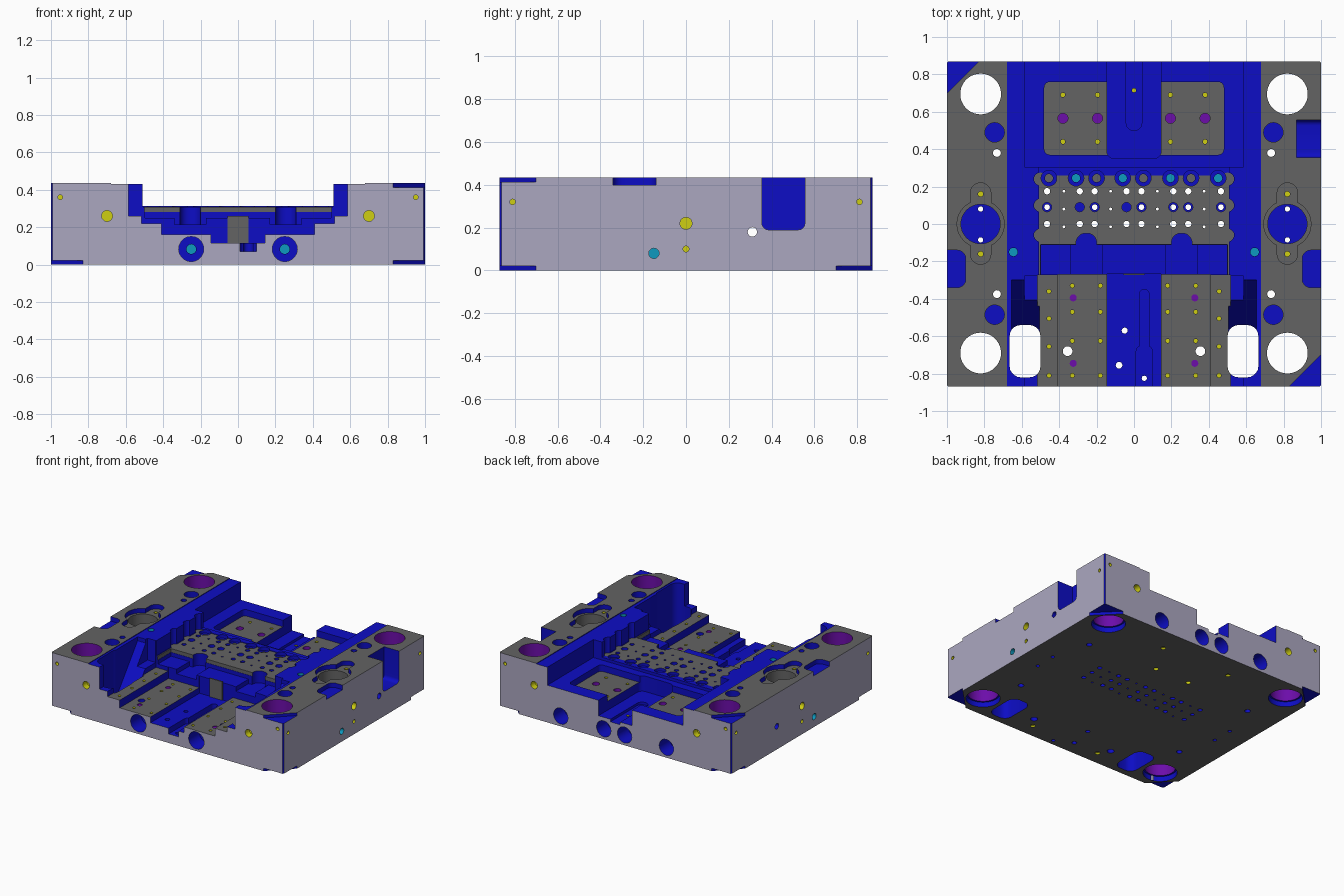
import bpy, bmesh, math

if "Cube" in bpy.data.objects:
    bpy.data.objects.remove(bpy.data.objects["Cube"])

COLOURS = [("steel_grey", (0.125, 0.125, 0.125)), ("pale_lavender", (0.41, 0.39, 0.53)),
           ("deep_blue", (0.004, 0.004, 0.56)), ("yellow", (0.62, 0.62, 0.006)),
           ("purple", (0.15, 0.004, 0.40)), ("cyan", (0.004, 0.32, 0.52))]
GREY, SIDE, BLUE, YEL, PUR, CYAN = range(6)
MATS = []
for name, c in COLOURS:
    m = bpy.data.materials.new(name)
    m.diffuse_color = (*c, 1)
    m.use_nodes = True
    m.node_tree.nodes["Principled BSDF"].inputs["Base Color"].default_value = m.diffuse_color
    MATS.append(m)
TOP = 0.435


def rect(x0, x1, y0, y1, r=0.0, n=5):
    """Rectangle outline with optional rounded corners."""
    if r == 0:
        return [(x0, y0), (x1, y0), (x1, y1), (x0, y1)]
    out = []
    for cx, cy, a in ((x1 - r, y1 - r, 0), (x0 + r, y1 - r, 90),
                      (x0 + r, y0 + r, 180), (x1 - r, y0 + r, 270)):
        for i in range(n + 1):
            t = math.radians(a + 90 * i / n)
            out.append((cx + r * math.cos(t), cy + r * math.sin(t)))
    return out


def circ(x, y, r, n=20):
    return [(x + r * math.cos(2 * math.pi * i / n), y + r * math.sin(2 * math.pi * i / n))
            for i in range(n)]


def both(pts):
    """An outline and its mirror image in x."""
    return [pts, [(-x, y) for x, y in pts]]


def new_object(name, prisms):
    """Prisms: (outline, low, high, wall colour, end colour, axis)."""
    bm = bmesh.new()
    place = {"z": lambda a, b, h: (a, b, h), "y": lambda a, b, h: (a, h, b),
             "x": lambda a, b, h: (h, a, b)}
    for pts, lo, hi, wall, end, axis in prisms:
        f = place[axis]
        low = [bm.verts.new(f(a, b, lo)) for a, b in pts]
        high = [bm.verts.new(f(a, b, hi)) for a, b in pts]
        for ring in (low, high):
            bm.faces.new(ring).material_index = end
        for i in range(len(pts)):
            j = (i + 1) % len(pts)
            bm.faces.new((low[i], low[j], high[j], high[i])).material_index = wall
    bmesh.ops.recalc_face_normals(bm, faces=bm.faces)
    me = bpy.data.meshes.new(name)
    bm.to_mesh(me)
    bm.free()
    for m in MATS:
        me.materials.append(m)
    ob = bpy.data.objects.new(name, me)
    bpy.context.collection.objects.link(ob)
    return ob


# Main block: grey top and bottom, pale sides
plate = new_object("mould_plate", [(rect(-1, 1, -0.87, 0.87), 0, TOP, SIDE, GREY, "z")])
bpy.context.view_layer.objects.active = plate


def cut(prisms):
    cutter = new_object("cutter", prisms)
    cutter.hide_render = True
    mod = plate.modifiers.new("cut", "BOOLEAN")
    mod.operation, mod.solver, mod.object = "DIFFERENCE", "EXACT", cutter
    bpy.ops.object.modifier_apply(modifier=mod.name)
    me = cutter.data
    bpy.data.objects.remove(cutter)
    bpy.data.meshes.remove(me)


def pocket(pts, z, wall=BLUE, floor=BLUE):
    return (pts, z, 0.6, wall, floor, "z")


def hole(x, y, r, col, z=-0.1, top=0.6, n=16):
    return (circ(x, y, r, n), z, top, col, col, "z")


def pair(x, y, r, col, z=-0.1, top=0.6, n=16):
    return [hole(s * x, y, r, col, z, top, n) for s in (-1, 1)]


# Long trough with its stepped floors
cut([pocket(rect(-0.68, 0.68, -1, 1), 0.43)])
cut([pocket(rect(-0.585, 0.585, 0.305, 1), 0.29)])
cut([pocket(rect(-0.51, 0.51, -0.29, 0.32), 0.312)])
cut([pocket(rect(-0.508, 0.508, -0.285, 0.26), 0.308, BLUE, GREY)])
cut([pocket(circ(s * 0.50, y, 0.035), 0.308, BLUE, GREY)
     for s in (-1, 1) for y in (0.24, 0.10, -0.06)])
cut([pocket(rect(-0.5, 0.5, -0.28, -0.11), 0.28, GREY, BLUE)])
cut([pocket(rect(-0.498, 0.498, -0.28, -0.112), 0.25)])
cut([pocket(p, 0.215) for p in both(rect(0.17, 0.34, -0.30, -0.112))])
cut([pocket(p, 0.215) for p in both(rect(0.20, 0.31, -0.20, -0.05, 0.05))])

# Front terraces and centre channel
cut([pocket(rect(-0.585, 0.585, -1, -0.278), 0.26)])
cut([pocket(rect(-0.515, 0.515, -1, -0.274), 0.22, BLUE, GREY)])
cut([pocket(rect(-0.41, 0.41, -1, -0.270), 0.16, BLUE, GREY)])
cut([pocket(rect(-0.145, 0.145, -1, -0.266), 0.115)])
cut([pocket(rect(0.03, 0.08, -0.70, -0.35, 0.024), 0.07)])
cut([pocket(rect(0.012, 0.098, -1, -0.65, 0.03), 0.07)])

# Back pockets and centre groove
cut([pocket(rect(-0.48, 0.48, 0.37, 0.76, 0.03), 0.24, BLUE, GREY)])
cut([pocket(rect(-0.145, 0.145, 0.35, 1.1, 0.04), 0.17)])
cut([pocket(rect(-0.042, 0.042, 0.50, 1.1, 0.04), 0.15)])

# Ramps running down into the through slots
ramp = [(-0.30, 0.6), (-0.30, 0.40), (-0.56, 0.06), (-0.60, 0.06), (-0.60, 0.6)]
cut([(ramp, a, b, BLUE, BLUE, "x") for a, b in ((0.505, 0.655), (-0.655, -0.505))])
cut([(p, -0.1, 0.6, BLUE, BLUE, "z") for p in both(rect(0.50, 0.665, -0.82, -0.54, 0.06))])

# Corner reliefs above and below, and bevelled upright edges
L = 0.17
corners = []
for sx in (-1, 1):
    for sy in (-1, 1):
        def tri(d):
            return [(sx * (1 - d), sy * 0.87), (sx * (1 - d), sy * 0.95), (sx * 1.08, sy * 0.95),
                    (sx * 1.08, sy * (0.87 - d)), (sx, sy * (0.87 - d))]
        corners.append((tri(L), -0.1, 0.022, BLUE, BLUE, "z"))
        if sx != sy:
            corners.append(pocket(tri(L), TOP - 0.022))
        cut([(tri(0.008), -0.2, 0.7, BLUE, BLUE, "z")])
cut(corners)

# Side pockets
cut([pocket(p, 0.40) for p in both(rect(0.90, 1.1, -0.34, -0.14, 0.045))]
    + [(rect(0.355, 0.555, 0.19, 0.7, 0.03), 0.87, 1.1, BLUE, BLUE, "x")])

# Corner bores with wider mouths underneath
cut([p for y in (0.695, -0.69) for p in pair(0.82, y, 0.109, PUR, n=40)])
cut([p for y in (0.695, -0.69) for p in pair(0.82, y, 0.122, BLUE, top=0.04, n=40)])

# Eared round recesses at mid-side
cut([pocket(p, 0.40, BLUE, GREY) for p in both(rect(0.765, 0.875, -0.215, 0.22, 0.054))])
cut([pocket(p, 0.40, BLUE, GREY) for p in both(circ(0.82, 0, 0.126, 40))])
cut([pocket(p, 0.30, GREY, BLUE) for p in both(circ(0.82, 0, 0.105, 40))])

# Upright holes in the two side rails
up = []
for y in (0.49, -0.485):
    up += pair(0.745, y, 0.052, BLUE, 0.33, n=24)
for y in (0.38, -0.375):
    up += pair(0.733, y, 0.021, BLUE)
for y in (0.08, -0.085):
    up += pair(0.82, y, 0.014, BLUE)
for y in (0.16, -0.16):
    up += pair(0.82, y, 0.014, YEL, 0.34)
up += pair(0.645, -0.15, 0.023, CYAN, 0.36)

# Small holes in terraces and back pockets
for y in (-0.33, -0.47, -0.625, -0.81):
    up += pair(0.33, y, 0.011, YEL, 0.13) + pair(0.18, y, 0.011, YEL, 0.13)
for y in (-0.36, -0.505, -0.655, -0.81):
    up += pair(0.455, y, 0.011, YEL, 0.18)
for y in (-0.395, -0.745):
    up += pair(0.325, y, 0.019, PUR, 0.155)
up += pair(0.355, -0.68, 0.026, BLUE)
up += [hole(-0.05, -0.57, 0.016, BLUE), hole(-0.08, -0.755, 0.018, BLUE),
       hole(0.055, -0.825, 0.014, BLUE), hole(0, 0.715, 0.011, YEL, 0.135)]
for x in (0.195, 0.38):
    up += pair(x, 0.69, 0.012, YEL, 0.2) + pair(x, 0.44, 0.012, YEL, 0.2)
    up += pair(x, 0.565, 0.027, PUR, 0.2)

# Perforated centre area
for x in (0.465, 0.29, 0.21, 0.04):
    up += pair(x, 0.09, 0.015, BLUE) + pair(x, 0.175, 0.017, BLUE) + pair(x, 0.0, 0.017, BLUE)
for x in (0.375, 0.125):
    for y in (0.175, 0.08, -0.015):
        up += pair(x, y, 0.008, BLUE, n=8)
cut(up)
cut([p for x in (0.465, 0.29, 0.21, 0.04) for p in pair(x, 0.09, 0.025, BLUE, 0.28)])
ROW = (-0.455, -0.31, -0.20, -0.06, 0.05, 0.195, 0.305, 0.45)
cut([hole(x, 0.245, 0.042, BLUE, 0.285, n=20) for x in ROW])
cut([(circ(x, 0.245, 0.022), 0.22, 0.6, GREY, CYAN if i in (1, 3, 5, 7) else GREY, "z")
     for i, x in enumerate(ROW)])

# Ports and threaded holes in the four outer walls, and screw holes below
side = []


def port(a, b, r, col, face, depth):
    lo, hi = {"front": (-1, -0.87 + depth), "back": (0.87 - depth, 1),
              "left": (-1.1, -1 + depth), "right": (1 - depth, 1.1)}[face]
    side.append((circ(a, b, r), lo, hi, col, col, "y" if face in ("front", "back") else "x"))


for s in (-1, 1):
    for face in ("front", "back"):
        port(s * 0.70, 0.26, 0.029, YEL, face, 0.05)
        port(s * 0.95, 0.36, 0.013, YEL, face, 0.04)
    port(s * 0.25, 0.083, 0.067, BLUE, "front", 0.13)
for x in (0.47, 0.10, -0.08, -0.44):
    port(x, 0.08, 0.062, BLUE, "back", 0.13)
for face in ("left", "right"):
    port(0, 0.22, 0.028, YEL, face, 0.05)
    port(0, 0.10, 0.014, YEL, face, 0.04)
    port(-0.15, 0.08, 0.024, CYAN, face, 0.05)
    for y in (-0.81, 0.81):
        port(y, 0.32, 0.013, YEL, face, 0.04)
side.append((circ(0.31, 0.18, 0.022), -1.1, 1.1, BLUE, BLUE, "x"))
for y in (0.68, -0.76):
    side += pair(0.30, y, 0.018, YEL, top=0.012)
side += pair(0.15, 0.42, 0.018, YEL, top=0.03)
cut(side)
side = []
for s in (-1, 1):
    port(s * 0.25, 0.083, 0.026, CYAN, "front", 0.2)
cut(side)

# Grey stop face at the head of the centre channel
new_object("channel_stop", [(rect(-0.055, 0.055, 0.115, 0.26), -0.274, -0.265, GREY, GREY, "y")])

for o in bpy.context.selected_objects:
    o.select_set(False)
plate.select_set(True)
bpy.ops.object.shade_smooth_by_angle(angle=math.radians(30))
